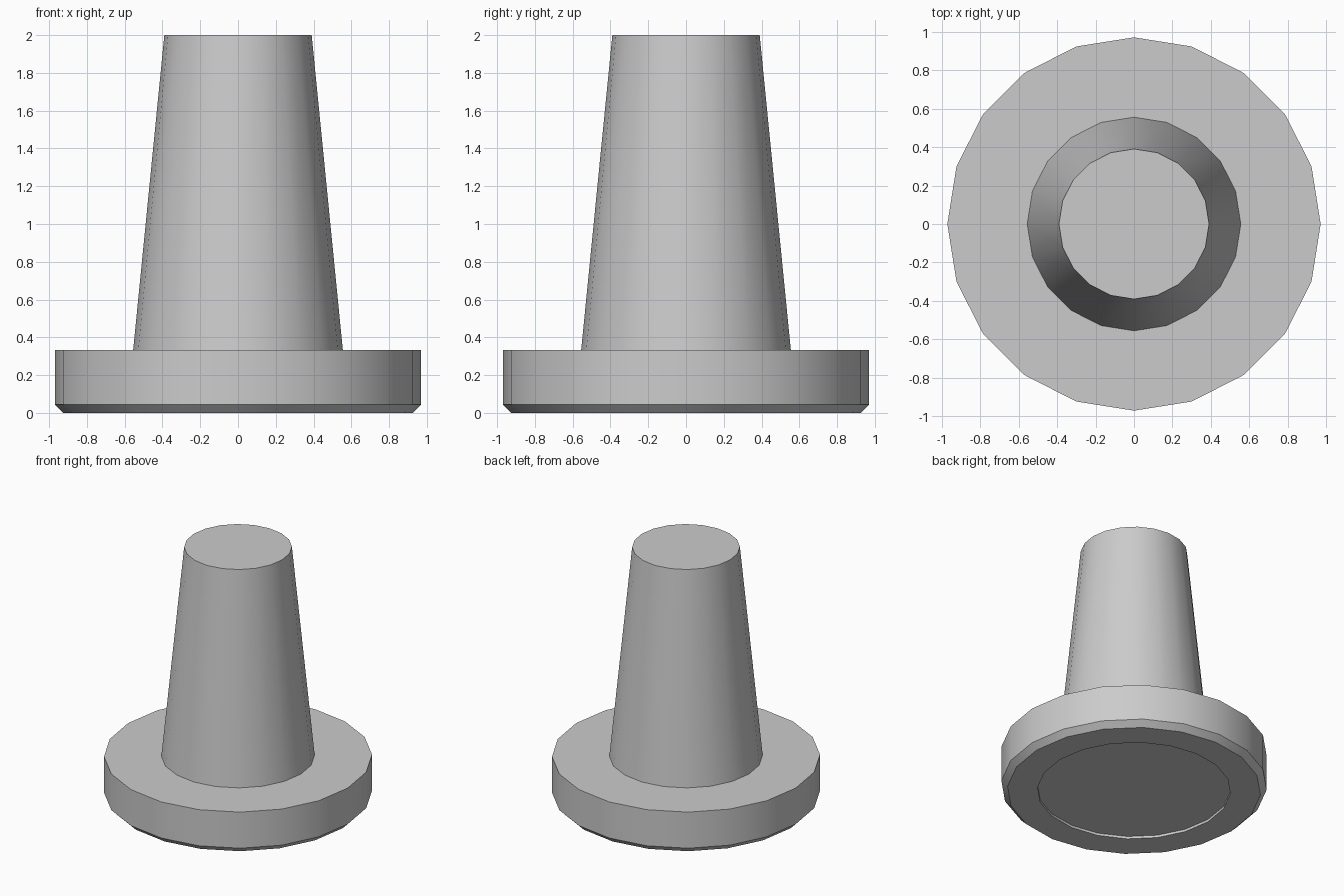
import bpy
import bmesh
from math import cos, sin, tau, radians

SIDES = 20

cube = bpy.data.objects.get("Cube")
if cube:
    bpy.data.objects.remove(cube, do_unlink=True)

# Single plain grey material
grey = bpy.data.materials.new("plain grey")
grey.use_nodes = True
colour = (0.6, 0.6, 0.6, 1.0)
grey.diffuse_color = colour
grey.node_tree.nodes["Principled BSDF"].inputs["Base Color"].default_value = colour


def turned_part(name, profile):
    """Revolve (radius, height) points around z and cap both ends."""
    bm = bmesh.new()
    rings = [
        [bm.verts.new((r * cos(tau * i / SIDES), r * sin(tau * i / SIDES), z))
         for i in range(SIDES)]
        for r, z in profile
    ]
    for low, high in zip(rings, rings[1:]):
        for i in range(SIDES):
            j = (i + 1) % SIDES
            bm.faces.new((low[i], low[j], high[j], high[i]))
    bm.faces.new(rings[0][::-1])
    bm.faces.new(rings[-1])
    bmesh.ops.recalc_face_normals(bm, faces=bm.faces[:])
    mesh = bpy.data.meshes.new(name)
    bm.to_mesh(mesh)
    bm.free()
    mesh.materials.append(grey)
    obj = bpy.data.objects.new(name, mesh)
    bpy.context.collection.objects.link(obj)
    bpy.ops.object.select_all(action="DESELECT")
    obj.select_set(True)
    bpy.context.view_layer.objects.active = obj
    bpy.ops.object.shade_smooth_by_angle(angle=radians(30))
    return obj


# One solid turning: recessed underside, chamfered flange, tapered stem
turned_part("flanged_plug", [
    (0.705, 0.02),   # recess floor
    (0.705, 0.0),    # recess rim
    (0.925, 0.0),    # foot
    (0.97, 0.045),   # chamfer
    (0.97, 0.333),   # flange top
    (0.555, 0.333),  # stem base
    (0.39, 2.0),     # stem top
])
